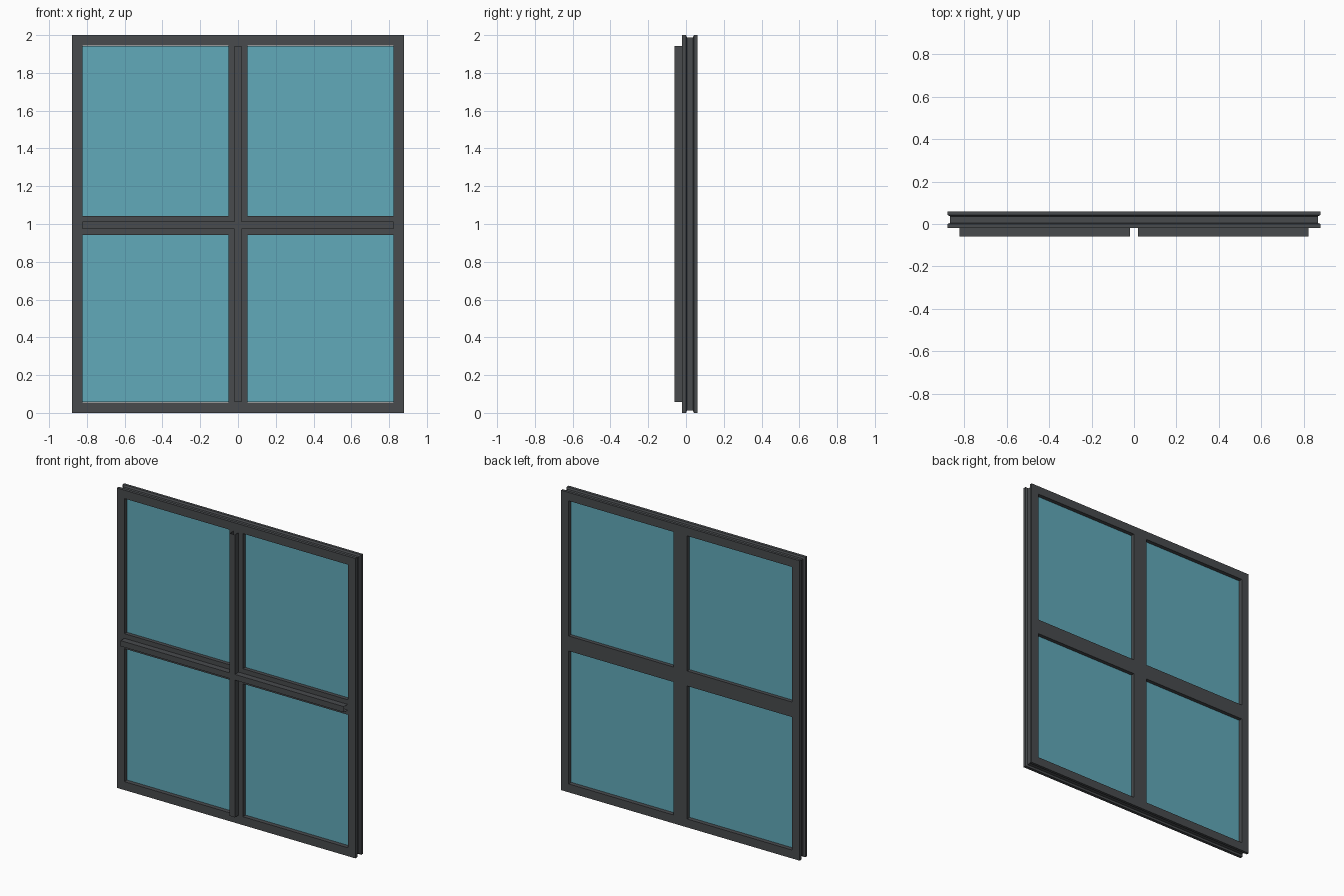
import bpy, bmesh

if "Cube" in bpy.data.objects:
    bpy.data.objects.remove(bpy.data.objects["Cube"])

W, H = 0.88, 2.0            # half width, height
IX, Z0, Z1 = 0.824, 0.058, 1.943   # inner opening
FRONT, STEM, BACK = -0.02, -0.06, 0.06
ZC = 0.993                  # transom centre
BAR, NOSE = 0.05, 0.019     # half widths of bar and its front nose


def material(name, color):
    m = bpy.data.materials.new(name)
    m.diffuse_color = color
    m.use_nodes = True
    m.node_tree.nodes["Principled BSDF"].inputs["Base Color"].default_value = m.diffuse_color
    return m


frame_mat = material("dark_grey", (0.065, 0.07, 0.075, 1))
glass_mat = material("tinted_glass", (0.12, 0.40, 0.49, 0.7))


def finish(name, bm, mat):
    bmesh.ops.recalc_face_normals(bm, faces=bm.faces)
    me = bpy.data.meshes.new(name)
    bm.to_mesh(me)
    bm.free()
    me.materials.append(mat)
    ob = bpy.data.objects.new(name, me)
    bpy.context.collection.objects.link(ob)
    return ob


def box(name, x, y, z, mat):
    bm = bmesh.new()
    bmesh.ops.create_cube(bm, size=1)
    for v in bm.verts:
        v.co = [(a + b) / 2 + c * (b - a) for (a, b), c in zip((x, y, z), v.co)]
    return finish(name, bm, mat)


def nose(name, a, b, centre, vertical):
    """Open-ended channel on the front of a bar."""
    bm = bmesh.new()
    profile = [(-NOSE, FRONT), (-NOSE, STEM), (NOSE, STEM), (NOSE, FRONT)]
    rows = []
    for t in (a, b):
        rows.append([bm.verts.new((centre + s, y, t) if vertical else (t, y, centre + s))
                     for s, y in profile])
    for i in range(3):
        bm.faces.new((rows[0][i], rows[0][i + 1], rows[1][i + 1], rows[1][i]))
    ob = finish(name, bm, frame_mat)
    # point the front face forward
    if ob.data.polygons[1].normal.y > 0:
        ob.data.flip_normals()


# Mitred outer frame: profile (inset from the outside, y), grooved around the rim
T = W - IX
profile = [(0, FRONT), (0, 0.0), (0.012, 0.005), (0.012, 0.036), (0, 0.042),
           (0, BACK), (T, BACK), (T, FRONT)]
bm = bmesh.new()
rings = []
for sx, top in ((-1, 0), (1, 0), (1, 1), (-1, 1)):
    rings.append([bm.verts.new((sx * (W - d), y, H - d if top else d)) for d, y in profile])
n = len(profile)
for k in range(4):
    p, q = rings[k], rings[(k + 1) % 4]
    for i in range(n):
        j = (i + 1) % n
        bm.faces.new((p[i], p[j], q[j], q[i]))
finish("outer_frame", bm, frame_mat)

# Centre mullion
box("mullion", (-BAR, BAR), (FRONT, BACK), (Z0 - 0.002, Z1 + 0.002), frame_mat)
nose("mullion_nose", Z0, Z1, 0, True)

# Transom halves and the four panes
for side, s in (("left", -1), ("right", 1)):
    xs = sorted((s * BAR, s * IX))
    box("transom_" + side, xs, (FRONT, BACK), (ZC - BAR, ZC + BAR), frame_mat)
    a, b = sorted((s * NOSE, s * IX))
    nose("transom_nose_" + side, a, b, ZC, False)
    for level, zs in (("lower", (Z0, ZC - BAR)), ("upper", (ZC + BAR, Z1))):
        box("pane_%s_%s" % (level, side), xs, (0.005, 0.035), zs, glass_mat)
